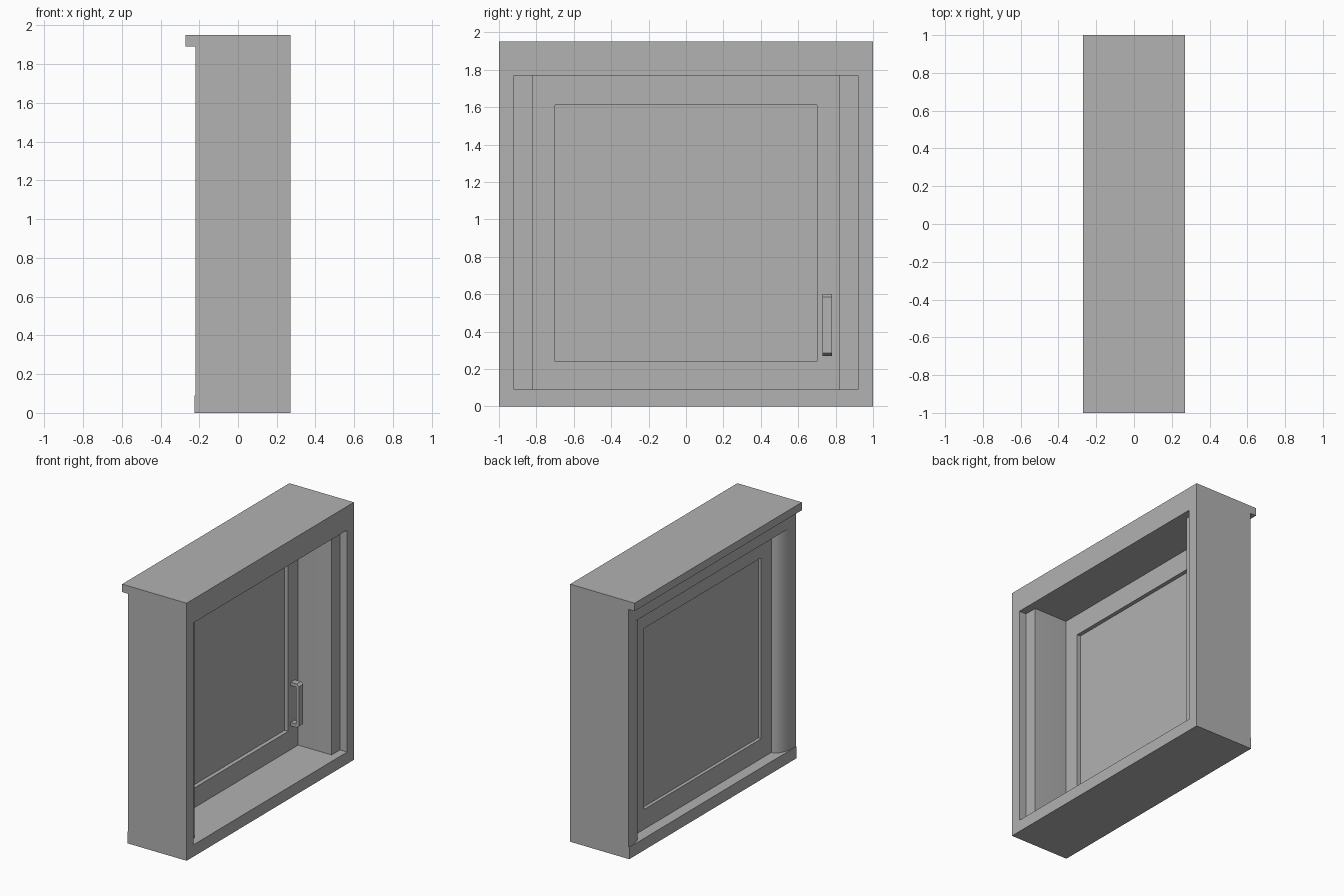
import bpy, bmesh
from math import sin, cos, pi

cube = bpy.data.objects.get("Cube")
if cube:
    bpy.data.objects.remove(cube)

GREY = (0.445, 0.445, 0.445, 1)
mat = bpy.data.materials.new("plain grey")
mat.use_nodes = True
mat.diffuse_color = GREY
mat.node_tree.nodes["Principled BSDF"].inputs["Base Color"].default_value = GREY


def extrude(name, profile, axis, lo, hi):
    """Extrude a 2D profile along an axis: 'z' takes (x, y) points, 'y' takes (x, z)."""
    def place(p, t):
        return (p[0], p[1], t) if axis == "z" else (p[0], t, p[1])
    bm = bmesh.new()
    face = bm.faces.new([bm.verts.new(place(p, lo)) for p in profile])
    moved = bmesh.ops.extrude_face_region(bm, geom=[face])["geom"]
    offset = (0, 0, hi - lo) if axis == "z" else (0, hi - lo, 0)
    bmesh.ops.translate(bm, vec=offset,
                        verts=[v for v in moved if isinstance(v, bmesh.types.BMVert)])
    bmesh.ops.recalc_face_normals(bm, faces=bm.faces)
    mesh = bpy.data.meshes.new(name)
    bm.to_mesh(mesh)
    bm.free()
    mesh.materials.append(mat)
    obj = bpy.data.objects.new(name, mesh)
    bpy.context.collection.objects.link(obj)
    return obj


def box(name, x, y, z):
    return extrude(name, [(x[0], y[0]), (x[1], y[0]), (x[1], y[1]), (x[0], y[1])], "z", *z)


# Opening and wall depths
INNER, OUTER = 0.27, -0.22
LOW, HIGH = 0.09, 1.77
JAMB, PANE = 0.82, 0.70
SASH_OUT, SASH_IN = -0.14, -0.07

# Sill slab, and lintel with a drip lip on the outer side
box("sill", (-0.225, INNER), (-1, 1), (0, LOW))
extrude("lintel", [(INNER, HIGH), (INNER, 1.95), (-0.27, 1.95), (-0.27, 1.89),
                   (OUTER, 1.89), (OUTER, HIGH)], "y", -1, 1)

# Side walls: inner rebate, straight reveal, rounded outer edge
for side, label in ((1, "left"), (-1, "right")):
    steps = 12
    curve = [(SASH_OUT - 0.08 * sin(i * pi / 2 / steps),
              0.96 - 0.14 * cos(i * pi / 2 / steps)) for i in range(steps + 1)]
    profile = [(INNER, 1), (INNER, 0.92), (0.21, 0.92), (0.21, JAMB)] + curve + [(OUTER, 1)]
    wall = extrude(label + "_side_wall", [(x, y * side) for x, y in profile], "z", LOW, HIGH)
    bpy.ops.object.select_all(action="DESELECT")
    wall.select_set(True)
    bpy.context.view_layer.objects.active = wall
    bpy.ops.object.shade_smooth_by_angle(angle=pi / 6)

# Sash frame and its pane
depth = (SASH_OUT, SASH_IN)
box("sash_bottom_rail", depth, (-JAMB, JAMB), (LOW, 0.24))
box("sash_top_rail", depth, (-JAMB, JAMB), (1.61, HIGH))
box("sash_left_stile", depth, (PANE, JAMB), (0.24, 1.61))
box("sash_right_stile", depth, (-JAMB, -PANE), (0.24, 1.61))
box("pane", (-0.115, -0.1), (-PANE, PANE), (0.24, 1.61))

# Bracket-shaped pull handle on the inner face
extrude("handle", [(SASH_IN, 0.27), (-0.02, 0.27), (0, 0.285), (0, 0.585),
                   (-0.02, 0.6), (SASH_IN, 0.6), (SASH_IN, 0.575), (-0.025, 0.575),
                   (-0.025, 0.295), (SASH_IN, 0.295)], "y", 0.73, 0.78)
